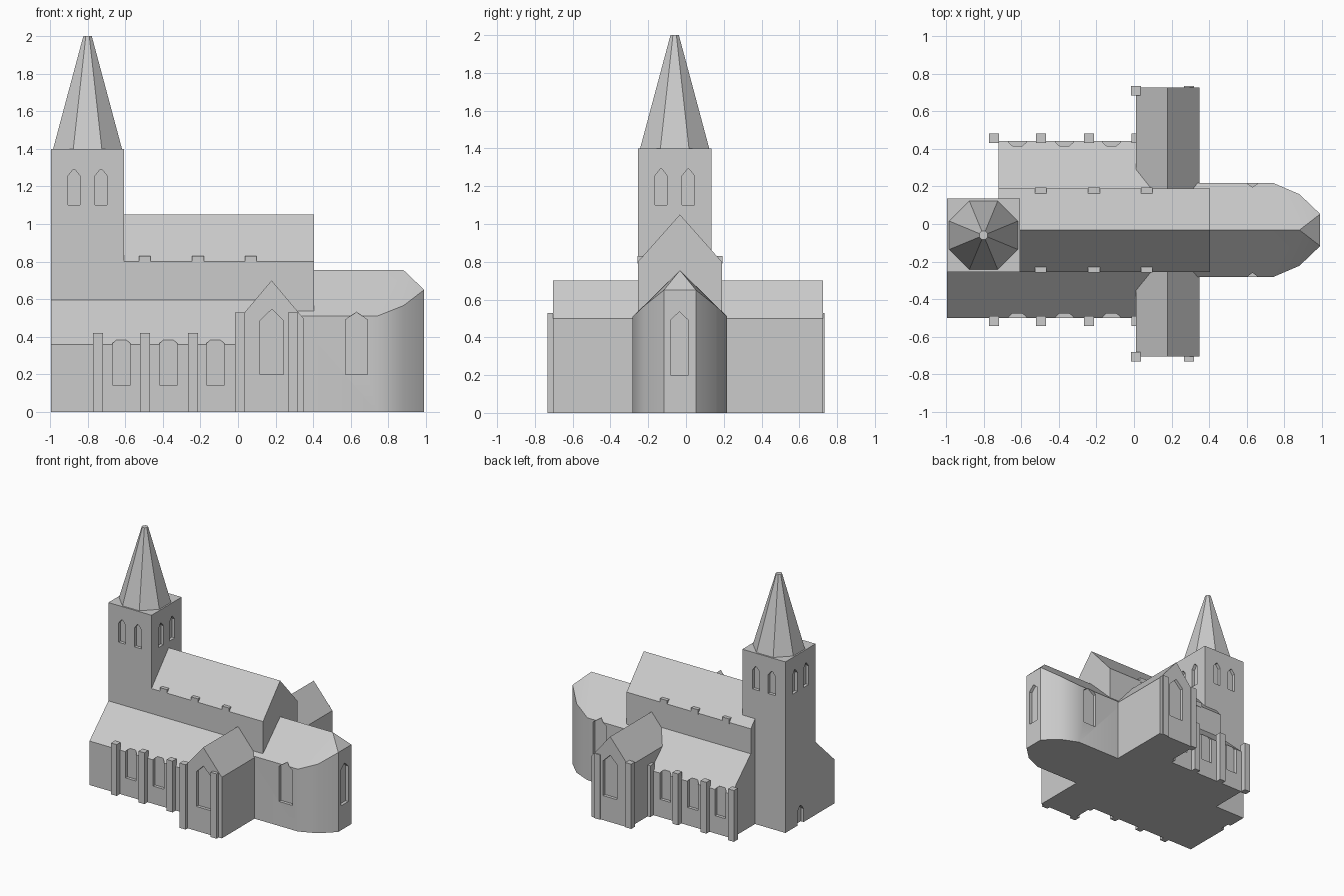
import bpy, bmesh, math

if "Cube" in bpy.data.objects:
    bpy.data.objects.remove(bpy.data.objects["Cube"])

stone = bpy.data.materials.new("grey stone")
stone.diffuse_color = (0.6, 0.6, 0.6, 1)
stone.use_nodes = True
stone.node_tree.nodes["Principled BSDF"].inputs["Base Color"].default_value = stone.diffuse_color


def finish(name, bm):
    bmesh.ops.recalc_face_normals(bm, faces=bm.faces)
    me = bpy.data.meshes.new(name)
    bm.to_mesh(me)
    bm.free()
    me.materials.append(stone)
    ob = bpy.data.objects.new(name, me)
    bpy.context.collection.objects.link(ob)
    return ob


def solid(name, prisms):
    """Each prism is (profile of (u, z), axis, lo, hi), extruded along x or y."""
    bm = bmesh.new()
    for profile, axis, lo, hi in prisms:
        def place(u, z, t):
            return (t, u, z) if axis == 'x' else (u, t, z)
        a = [bm.verts.new(place(u, z, lo)) for u, z in profile]
        b = [bm.verts.new(place(u, z, hi)) for u, z in profile]
        bm.faces.new(a)
        bm.faces.new(b)
        n = len(a)
        for i in range(n):
            j = (i + 1) % n
            bm.faces.new((a[i], a[j], b[j], b[i]))
    return finish(name, bm)


def rect(u0, u1, z0, z1):
    return [(u0, z0), (u1, z0), (u1, z1), (u0, z1)]


def gable(u0, u1, eave, ridge):
    return [(u0, 0), (u1, 0), (u1, eave), ((u0 + u1) / 2, ridge), (u0, eave)]


def arch(c, w, z0, shoulder, top, flat=0.0):
    h, f = w / 2, w / 2 * flat
    head = [(c + f, top), (c - f, top)] if f else [(c, top)]
    return [(c - h, z0), (c + h, z0), (c + h, shoulder)] + head + [(c - h, shoulder)]


def cut(ob, prisms):
    cutter = solid("window_cutter", prisms)
    cutter.hide_render = True
    mod = ob.modifiers.new("windows", 'BOOLEAN')
    mod.operation, mod.solver, mod.object = 'DIFFERENCE', 'EXACT', cutter
    bpy.context.view_layer.objects.active = ob
    bpy.ops.object.modifier_apply(modifier=mod.name)
    bpy.data.objects.remove(cutter)


D = 0.025  # window recess depth

# Tower with paired belfry windows on all four sides and a small west door
TX0, TX1, TY0, TY1 = -0.995, -0.605, -0.255, 0.135
tower = solid("tower", [(rect(TY0, TY1, 0, 1.4), 'x', TX0, TX1)])
holes = [(arch(-0.06, 0.08, -0.1, 0.11, 0.15, 0.2), 'x', TX0 - 0.1, TX0 + D)]
for s in (-0.072, 0.072):
    px = arch(-0.8 + s, 0.065, 1.10, 1.255, 1.29, 0.15)
    py = arch(-0.06 + s + 0.0, 0.065, 1.10, 1.255, 1.29, 0.15)
    holes += [(px, 'y', TY0 - 0.1, TY0 + D), (px, 'y', TY1 - D, TY1 + 0.1),
              (py, 'x', TX0 - 0.1, TX0 + D), (py, 'x', TX1 - D, TX1 + 0.1)]
cut(tower, holes)

# Octagonal spire with flat sides facing the axes
bpy.ops.mesh.primitive_cone_add(vertices=8, radius1=0.198, radius2=0.024, depth=0.6,
                                location=(-0.8, -0.06, 1.7),
                                rotation=(0, 0, math.radians(22.5)))
spire = bpy.context.object
spire.name = "spire"
spire.data.materials.append(stone)

# Nave, with wall piers whose caps poke through the roof edge
solid("nave", [(gable(-0.255, 0.19, 0.8, 1.05), 'x', -0.72, 0.405)])
solid("nave_piers", [(rect(x - 0.031, x + 0.031, 0.79, 0.83), 'y', y0, y1)
                     for x in (-0.495, -0.213, 0.068)
                     for y0, y1 in ((-0.258, -0.2), (0.14, 0.193))])

# Lean-to side aisles, their windows notching the eaves
for name, wall, inner, west in (("front_aisle", -0.5, -0.25, -0.995),
                                ("back_aisle", 0.44, 0.185, -0.72)):
    s = math.copysign(1, wall)
    back = -0.1 if s < 0 else 0.1
    aisle = solid(name, [([(wall, 0), (back, 0), (back, 0.6), (inner, 0.6),
                           (wall, 0.36)], 'x', west, 0.12)])
    lo, hi = sorted((wall - s * D, wall + s * 0.1))
    cut(aisle, [(arch(x, 0.096, 0.145, 0.365, 0.387, 0.45), 'y', lo, hi)
                for x in (-0.62, -0.37, -0.12)])
    lo, hi = sorted((wall - s * 0.01, wall + s * 0.042))
    solid(name + "_buttresses", [(rect(x - 0.026, x + 0.026, 0, 0.42), 'y', lo, hi)
                                 for x in (-0.745, -0.495, -0.24, 0.012)])

# Transept with a pointed window in each gable
transept = solid("transept", [(gable(0.01, 0.347, 0.5, 0.70), 'y', -0.705, 0.725)])
win = arch(0.18, 0.126, 0.2, 0.485, 0.547)
cut(transept, [(win, 'y', -0.8, -0.705 + D), (win, 'y', 0.725 - D, 0.8)])
for y0, y1, side in ((-0.732, -0.68, "front"), (0.684, 0.734, "back")):
    solid("transept_buttresses_" + side,
          [(rect(x - 0.027, x + 0.027, 0, 0.53), 'y', y0, y1) for x in (0.01, 0.292)])

# Choir and apse: a convex hull of the plan outline, eaves and ridge
bm = bmesh.new()
CY = -0.032
for x, h, z in ((0.3, 0.25, 0.51), (0.74, 0.25, 0.51), (0.88, 0.19, 0.566), (0.99, 0.085, 0.65)):
    for s in (-1, 1):
        bm.verts.new((x, CY + s * h, 0))
        bm.verts.new((x, CY + s * h, z))
for x in (0.3, 0.88):
    bm.verts.new((x, CY, 0.755))
bmesh.ops.convex_hull(bm, input=bm.verts)
bmesh.ops.dissolve_limit(bm, angle_limit=math.radians(1), verts=bm.verts, edges=bm.edges)
choir = finish("choir", bm)
side = arch(0.63, 0.118, 0.2, 0.49, 0.532)
cut(choir, [(side, 'y', -0.4, CY - 0.25 + D), (side, 'y', CY + 0.25 - D, 0.4),
            (arch(-0.035, 0.096, 0.2, 0.49, 0.535), 'x', 0.99 - D, 1.1)])

# Round off the apse wall shading, keeping all other edges sharp
bpy.ops.object.select_all(action='DESELECT')
choir.select_set(True)
bpy.context.view_layer.objects.active = choir
bpy.ops.object.shade_smooth_by_angle(angle=math.radians(30))
weighted = choir.modifiers.new("even_shading", 'WEIGHTED_NORMAL')
weighted.keep_sharp = True
